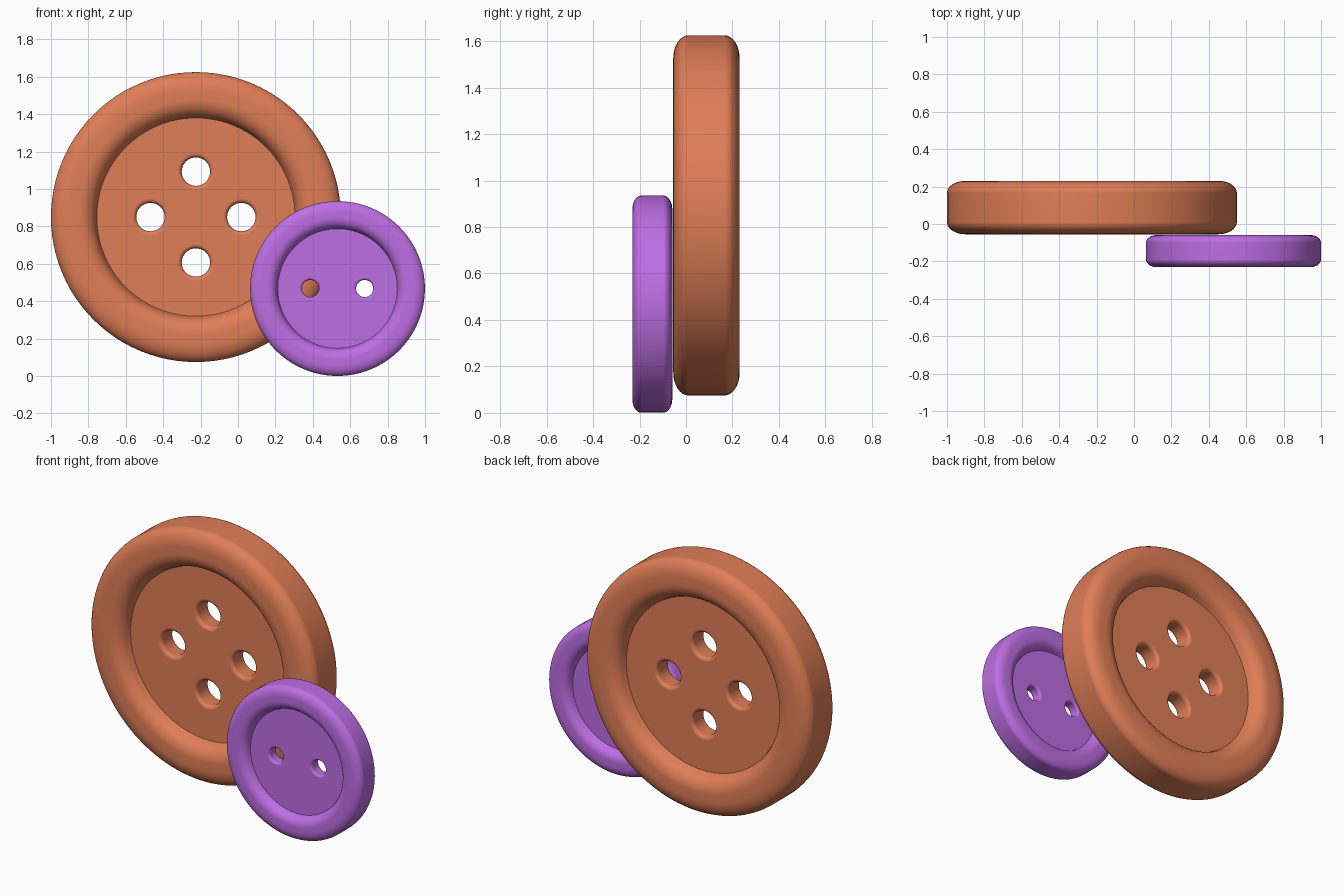
import bpy, bmesh, math
from mathutils import Matrix, Vector

cube = bpy.data.objects.get("Cube")
if cube:
    bpy.data.objects.remove(cube, do_unlink=True)


def material(name, rgb):
    mat = bpy.data.materials.new(name)
    mat.use_nodes = True
    mat.diffuse_color = (*rgb, 1)
    mat.node_tree.nodes["Principled BSDF"].inputs["Base Color"].default_value = (*rgb, 1)
    return mat


def lathe(name, half, steps, centre, size):
    """Spin a half profile of (radius, height), mirrored front to back, around the y axis."""
    profile = half + [(r, -h) for r, h in reversed(half)]
    bm = bmesh.new()
    rings = []
    for r, h in profile:
        ring = []
        for i in range(steps):
            a = math.tau * i / steps
            ring.append(bm.verts.new((r * math.cos(a), h, r * math.sin(a))))
        rings.append(ring)
    for a, b in zip(rings, rings[1:]):
        for i in range(steps):
            j = (i + 1) % steps
            bm.faces.new((a[i], a[j], b[j], b[i]))
    bm.faces.new(rings[0])
    bm.faces.new(rings[-1])
    bmesh.ops.recalc_face_normals(bm, faces=bm.faces)
    bm.transform(Matrix.Translation(centre) @ Matrix.Scale(size, 4))
    mesh = bpy.data.meshes.new(name)
    bm.to_mesh(mesh)
    bm.free()
    obj = bpy.data.objects.new(name, mesh)
    bpy.context.collection.objects.link(obj)
    return obj


def arc(centre, rx, ry, start, end, steps):
    """Points on an elliptical arc, angles in degrees."""
    points = []
    for i in range(steps + 1):
        a = math.radians(start + (end - start) * i / steps)
        points.append((centre[0] + rx * math.cos(a), centre[1] + ry * math.sin(a)))
    return points


R, HALF, FLOOR = 0.775, 0.143, 0.06
HOLE, FLARE = 0.076, 0.022

# Recessed floor, rounded inner lip, rounded outer edge
button_profile = ([(0.53, FLOOR)]
                  + arc((0.63, FLOOR), 0.095, HALF - FLOOR, 170, 90, 8)
                  + arc((R - 0.1, HALF - 0.065), 0.1, 0.065, 90, 0, 8))
# Hole shape that flares out to meet the floor
hole_profile = ([(HOLE + FLARE, 0.3)]
                + arc((HOLE + FLARE, FLOOR - FLARE), FLARE, FLARE, 90, 180, 6))


def button(name, centre, size, mat, holes, hole_size):
    obj = lathe(name, button_profile, 96, centre, size)
    obj.data.materials.append(mat)
    bpy.context.view_layer.objects.active = obj
    for dx, dz in holes:
        cutter = lathe("hole_cutter", hole_profile, 40,
                       Vector(centre) + Vector((dx, 0, dz)), hole_size)
        cutter.hide_render = True
        cut = obj.modifiers.new("hole", "BOOLEAN")
        cut.operation = "DIFFERENCE"
        cut.solver = "EXACT"
        cut.object = cutter
        bpy.ops.object.modifier_apply(modifier=cut.name)
        bpy.data.objects.remove(cutter, do_unlink=True)
    bpy.ops.object.select_all(action="DESELECT")
    obj.select_set(True)
    bpy.ops.object.shade_smooth_by_angle(angle=math.radians(35))
    normals = obj.modifiers.new("even_shading", "WEIGHTED_NORMAL")
    normals.keep_sharp = True


orange = material("terracotta_orange", (0.745, 0.209, 0.095))
purple = material("violet_purple", (0.515, 0.156, 0.775))

# Large four-hole button standing behind
d = 0.243
button("large_button", (-0.225, 0.088, 0.85), 1.0, orange,
       [(d, 0), (-d, 0), (0, d), (0, -d)], 1.0)

# Small two-hole button in front
d = 0.145
button("small_button", (0.532, -0.145, 0.468), 0.603, purple,
       [(d, 0), (-d, 0)], 0.603)
